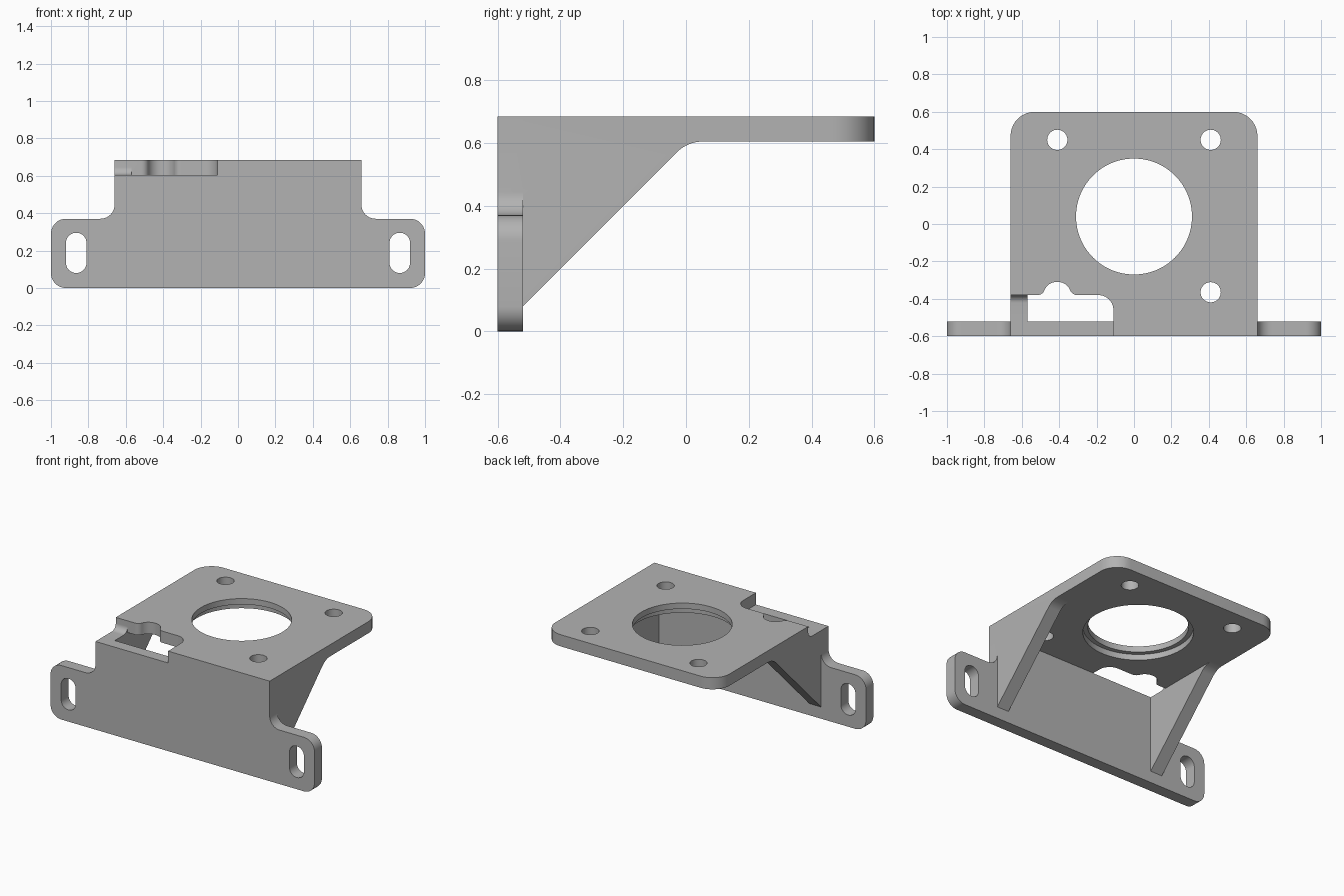
import bpy
import bmesh
import math
from mathutils import Vector

if "Cube" in bpy.data.objects:
    bpy.data.objects.remove(bpy.data.objects["Cube"])

# Main dimensions
BACK, FRONT = 0.6, -0.6
TOP, UNDER = 0.685, 0.605        # upper and lower face of the top plate
INNER_Y = -0.52                  # back face of the front plate
HALF, INNER_X = 0.66, 0.57       # outer and inner faces of the gussets

grey = bpy.data.materials.new("plain grey")
grey.use_nodes = True
grey.diffuse_color = (0.45, 0.45, 0.45, 1)
grey.node_tree.nodes["Principled BSDF"].inputs["Base Color"].default_value = grey.diffuse_color


def rounded(corners, steps=10):
    """Outline from (u, v[, radius]) corners, each radius turned into an arc."""
    out = []
    for i, c in enumerate(corners):
        p = Vector(c[:2])
        if len(c) == 2:
            out.append(p)
            continue
        a = (Vector(corners[i - 1][:2]) - p).normalized()
        b = (Vector(corners[(i + 1) % len(corners)][:2]) - p).normalized()
        half = a.angle(b) / 2
        centre = p + (a + b).normalized() * (c[2] / math.sin(half))
        start = p + a * (c[2] / math.tan(half)) - centre
        end = p + b * (c[2] / math.tan(half)) - centre
        sweep = start.angle(end)
        for k in range(steps + 1):
            t = k / steps
            arc = start * math.sin((1 - t) * sweep) + end * math.sin(t * sweep)
            out.append(centre + arc / math.sin(sweep))
    return out


def circle(x, y, r, n=64):
    return [Vector((x + r * math.cos(math.tau * i / n), y + r * math.sin(math.tau * i / n)))
            for i in range(n)]


def prism(name, outline, axis, lo, hi):
    """Extrude an outline along axis x (y,z), y (x,z) or z (x,y)."""
    place = {"x": lambda p: (lo, p.x, p.y),
             "y": lambda p: (p.x, lo, p.y),
             "z": lambda p: (p.x, p.y, lo)}[axis]
    step = {"x": (1, 0, 0), "y": (0, 1, 0), "z": (0, 0, 1)}[axis]
    bm = bmesh.new()
    face = bm.faces.new([bm.verts.new(place(p)) for p in outline])
    ext = bmesh.ops.extrude_face_region(bm, geom=[face], use_keep_orig=True)
    moved = [g for g in ext["geom"] if isinstance(g, bmesh.types.BMVert)]
    bmesh.ops.translate(bm, verts=moved, vec=Vector(step) * (hi - lo))
    bmesh.ops.recalc_face_normals(bm, faces=bm.faces)
    mesh = bpy.data.meshes.new(name)
    bm.to_mesh(mesh)
    bm.free()
    mesh.materials.append(grey)
    obj = bpy.data.objects.new(name, mesh)
    bpy.context.collection.objects.link(obj)
    return obj


def combine(target, other, operation):
    mod = target.modifiers.new("boolean", "BOOLEAN")
    mod.object, mod.operation, mod.solver = other, operation, "EXACT"
    bpy.context.view_layer.objects.active = target
    bpy.ops.object.modifier_apply(modifier=mod.name)
    bpy.data.objects.remove(other)


def cut(target, outline, axis, lo, hi):
    combine(target, prism("cutter", outline, axis, lo, hi), "DIFFERENCE")


def box(u0, v0, u1, v1, *radius):
    return rounded([(u, v, *radius) for u, v in ((u0, v0), (u1, v0), (u1, v1), (u0, v1))])


# Top plate and gussets from one side profile, hollowed between the gussets
bracket = prism("motor_bracket", rounded([
    (-0.56, 0.04), (-0.56, TOP), (BACK, TOP), (BACK, UNDER), (0.005, UNDER, 0.12)]),
    "x", -HALF, HALF)
cut(bracket, box(-0.58, -0.1, 0.7, UNDER), "x", -INNER_X, INNER_X)

# Rounded back corners
plan = rounded([(-HALF, -0.8), (HALF, -0.8), (HALF, BACK, 0.13), (-HALF, BACK, 0.13)])
combine(bracket, prism("plan", plan, "z", -0.2, 1), "INTERSECT")

# Front plate with mounting ears
side = [(HALF, TOP), (HALF, 0.37, 0.075), (1, 0.37, 0.08), (1, 0, 0.08)]
mirrored = [(-c[0], *c[1:]) for c in reversed(side)]
combine(bracket, prism("front_plate", rounded(side + mirrored), "y", FRONT, INNER_Y), "UNION")

# Upright slots in the ears
for s in (-1, 1):
    x = s * 0.865
    cut(bracket, box(x - 0.055, 0.08, x + 0.055, 0.295, 0.0545), "y", -0.7, -0.4)

# Large bore with a wider recess underneath, and the screw holes
cut(bracket, circle(0, 0.04, 0.31, 96), "z", 0.5, 0.8)
cut(bracket, circle(0, 0.04, 0.34, 96), "z", 0.5, 0.645)
for x, y in ((-0.41, 0.45), (0.41, 0.45), (0.41, -0.365)):
    cut(bracket, circle(x, y, 0.054, 40), "z", 0.5, 0.8)

# Corner notch with a relief for the fourth screw
notch = rounded([
    (-INNER_X, -0.7), (-0.11, -0.7), (-0.11, -0.38, 0.08),
    (-0.33, -0.38, 0.04), (-0.36, -0.31, 0.07),
    (-0.46, -0.31, 0.07), (-0.49, -0.38, 0.04), (-INNER_X, -0.38)])
cut(bracket, notch, "z", 0.604, 0.8)

# Notch over the gusset, with a filleted back wall
step = rounded([(-0.7, 0.604), (-0.38, 0.604, 0.042), (-0.38, 0.8), (-0.7, 0.8)])
cut(bracket, step, "x", -0.8, -INNER_X)

# Smooth the arcs, keep the edges sharp
bpy.ops.object.select_all(action="DESELECT")
bracket.select_set(True)
bpy.context.view_layer.objects.active = bracket
bpy.ops.object.shade_smooth_by_angle(angle=math.radians(25))
